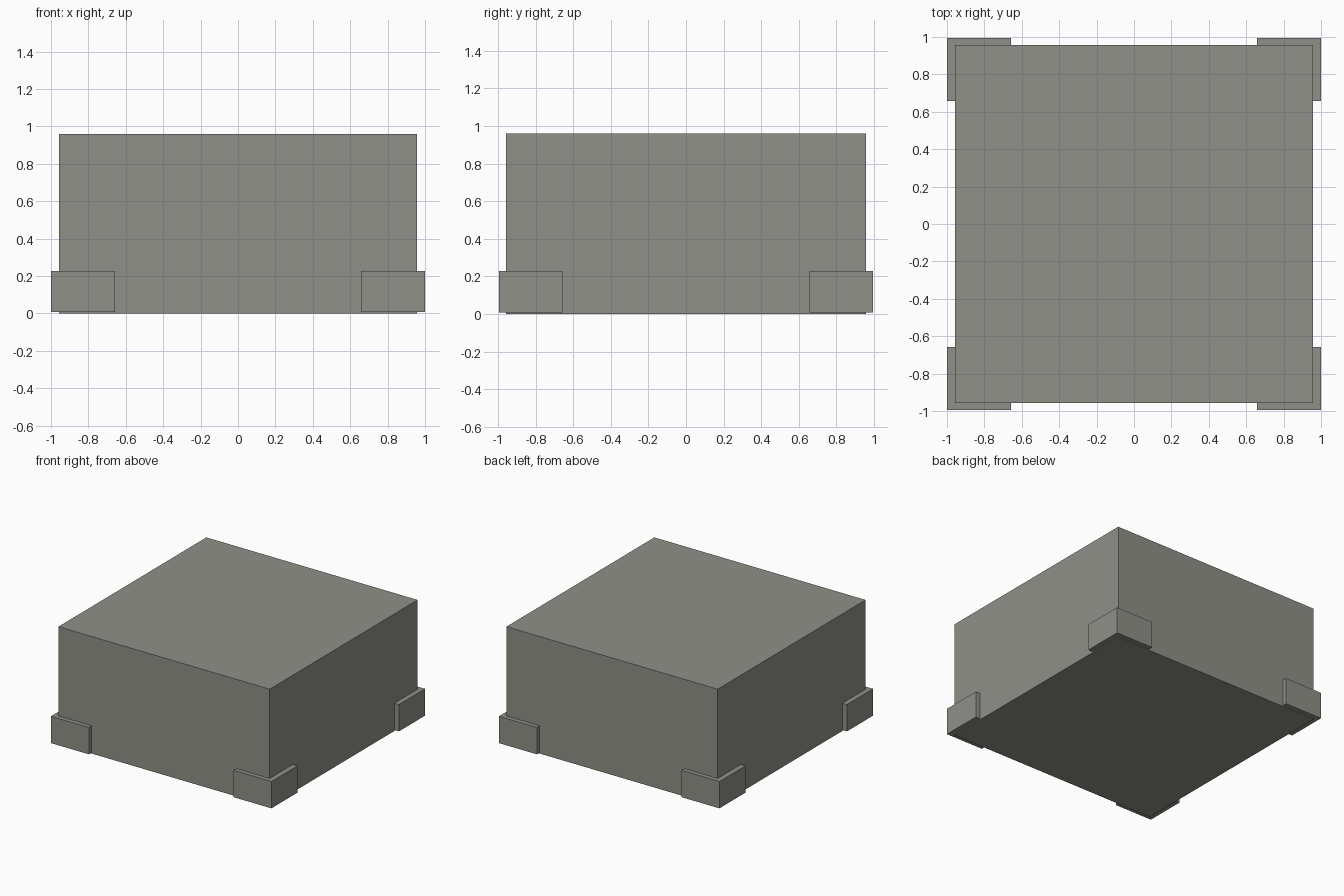
import bpy, bmesh

if "Cube" in bpy.data.objects:
    bpy.data.objects.remove(bpy.data.objects["Cube"])

grey = bpy.data.materials.new("warm_grey")
grey.diffuse_color = (0.28, 0.28, 0.25, 1)
grey.use_nodes = True
grey.node_tree.nodes["Principled BSDF"].inputs["Base Color"].default_value = grey.diffuse_color


def extruded(name, outline, z0, z1):
    """Prism from a flat outline, between two heights."""
    bm = bmesh.new()
    face = bm.faces.new([bm.verts.new((x, y, z0)) for x, y in outline])
    top = bmesh.ops.extrude_face_region(bm, geom=[face])["geom"]
    bmesh.ops.translate(bm, vec=(0, 0, z1 - z0),
                        verts=[v for v in top if isinstance(v, bmesh.types.BMVert)])
    bmesh.ops.recalc_face_normals(bm, faces=bm.faces)
    mesh = bpy.data.meshes.new(name)
    bm.to_mesh(mesh)
    bm.free()
    mesh.materials.append(grey)
    obj = bpy.data.objects.new(name, mesh)
    bpy.context.collection.objects.link(obj)
    return obj


# Main block
B = 0.958
extruded("body", [(-B, -B), (B, -B), (B, B), (-B, B)], 0, 0.96)

# L-shaped corner guards wrapped around the lower corners
OX, OY, IN, END = 1.0, 0.995, 0.955, 0.657
guard = extruded("corner_guards",
                 [(OX, END), (OX, OY), (END, OY), (END, IN), (IN, IN), (IN, END)],
                 0.008, 0.228)
mirror = guard.modifiers.new("four_corners", 'MIRROR')
mirror.use_axis = (True, True, False)
mirror.use_mirror_merge = False
